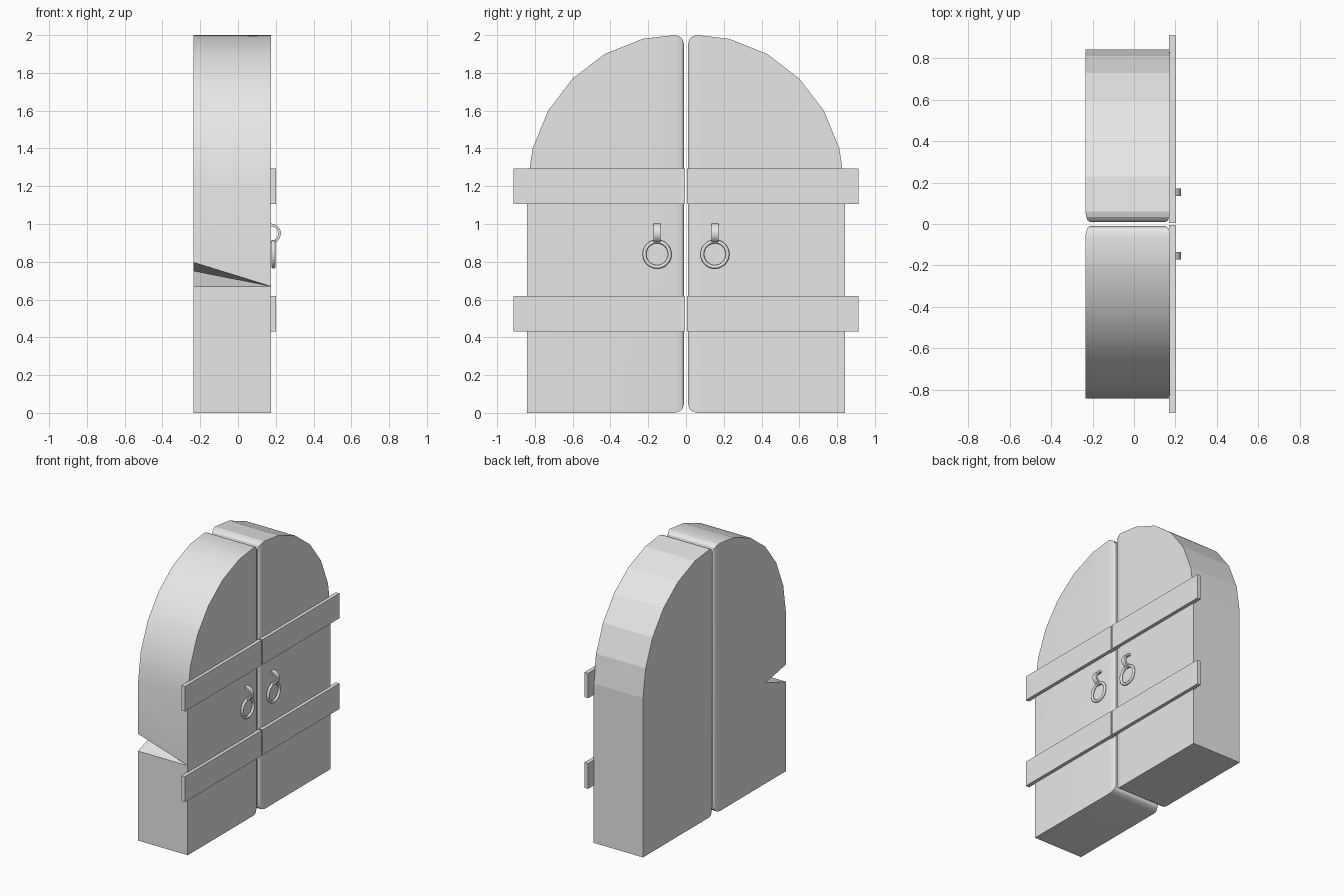
import bpy, bmesh, math
from mathutils import Vector

cube = bpy.data.objects.get("Cube")
if cube:
    bpy.data.objects.remove(cube, do_unlink=True)

grey = bpy.data.materials.new("plain_grey")
grey.use_nodes = True
grey.diffuse_color = (0.8, 0.8, 0.8, 1)
grey.node_tree.nodes["Principled BSDF"].inputs["Base Color"].default_value = (0.8, 0.8, 0.8, 1)

BACK, FACE = -0.235, 0.175


def finish(bm, name, smooth=None):
    bmesh.ops.recalc_face_normals(bm, faces=bm.faces[:])
    mesh = bpy.data.meshes.new(name)
    bm.to_mesh(mesh)
    bm.free()
    mesh.materials.append(grey)
    obj = bpy.data.objects.new(name, mesh)
    bpy.context.collection.objects.link(obj)
    if smooth:
        bpy.ops.object.select_all(action="DESELECT")
        obj.select_set(True)
        bpy.context.view_layer.objects.active = obj
        bpy.ops.object.shade_smooth_by_angle(angle=math.radians(smooth))
    return obj


def door_leaf(name, side, smooth):
    # Half arch extruded through the thickness
    outline = [(0.06, 0), (0.843, 0), (0.843, 1.19), (0.812, 1.4), (0.73, 1.6),
               (0.6, 1.77), (0.43, 1.9), (0.23, 1.98), (0.06, 2)]
    bm = bmesh.new()
    back = [bm.verts.new((BACK, side * y, z)) for y, z in outline]
    face = [bm.verts.new((FACE, side * y, z)) for y, z in outline]
    bm.faces.new(back)
    bm.faces.new(face)
    for i in range(len(outline) - 1):
        bm.faces.new((back[i], back[i + 1], face[i + 1], face[i]))
    # Rounded meeting edge
    ring = [back[0], face[0], face[-1], back[-1]]
    for y, dx, dz in ((0.035, 0.004, 0.007), (0.018, 0.011, 0.022), (0.01, 0.022, 0.05)):
        x0, x1 = BACK + dx, FACE - dx
        new = [bm.verts.new((x, side * y, z)) for x, z in
               ((x0, dz), (x1, dz), (x1, 2 - dz), (x0, 2 - dz))]
        for i in range(4):
            j = (i + 1) % 4
            bm.faces.new((ring[i], ring[j], new[j], new[i]))
        ring = new
    bm.faces.new(ring)
    return finish(bm, name, smooth)


def box(name, low, high):
    bm = bmesh.new()
    bmesh.ops.create_cube(bm, size=1)
    low, high = Vector(low), Vector(high)
    for v in bm.verts:
        v.co = (low + high) / 2 + v.co * (high - low)
    return finish(bm, name)


def hook(name, y):
    # Flat band bent into a half circle
    bm = bmesh.new()
    rows = []
    for i in range(13):
        a = math.pi * (0.5 - i / 12)
        rows.append([bm.verts.new((FACE + r * math.cos(a), y + w, 0.95 + r * math.sin(a)))
                     for r, w in ((0.038, -0.018), (0.052, -0.018), (0.052, 0.018), (0.038, 0.018))])
    for p, q in zip(rows, rows[1:]):
        for i in range(4):
            j = (i + 1) % 4
            bm.faces.new((p[i], p[j], q[j], q[i]))
    bm.faces.new(rows[0])
    bm.faces.new(rows[-1])
    return finish(bm, name, 35)


def pull_ring(name, y):
    bpy.ops.mesh.primitive_torus_add(major_radius=0.067, minor_radius=0.01,
                                     major_segments=32, minor_segments=10,
                                     location=(0.188, y, 0.84),
                                     rotation=(0, math.pi / 2, 0))
    obj = bpy.context.object
    obj.name = name
    obj.data.materials.append(grey)
    bpy.ops.object.shade_smooth_by_angle(angle=math.radians(60))


for label, side in (("left", 1), ("right", -1)):
    leaf = door_leaf(label + "_door_leaf", side, None if side > 0 else 30)
    if side < 0:
        # Wedge-shaped notch in the outer back edge
        bm = bmesh.new()
        a, b, c, d, e, f = [bm.verts.new(p) for p in (
            (BACK - 0.02, -0.86, 0.663), (BACK - 0.02, -0.86, 0.806), (FACE, -0.86, 0.663),
            (BACK - 0.02, -0.59, 0.755), (FACE, -0.843, 0.67), (FACE, -0.86, 0.67))]
        bmesh.ops.convex_hull(bm, input=[a, b, c, d, e, f])
        cutter = finish(bm, "notch_cutter")
        cutter.hide_render = True
        cut = leaf.modifiers.new("notch", "BOOLEAN")
        cut.operation = "DIFFERENCE"
        cut.solver = "EXACT"
        cut.object = cutter
        # Bake the cut and drop the helper
        bpy.context.view_layer.objects.active = leaf
        bpy.ops.object.modifier_move_to_index(modifier="notch", index=0)
        bpy.ops.object.modifier_apply(modifier="notch")
        bpy.data.objects.remove(cutter, do_unlink=True)
    for level, z0, z1 in (("lower", 0.43, 0.62), ("upper", 1.107, 1.293)):
        ys = sorted((side * 0.006, side * 0.912))
        box(f"{label}_{level}_strap", (0.17, ys[0], z0), (0.2, ys[1], z1))
    hook(label + "_ring_hook", side * 0.153)
    pull_ring(label + "_pull_ring", side * 0.153)
